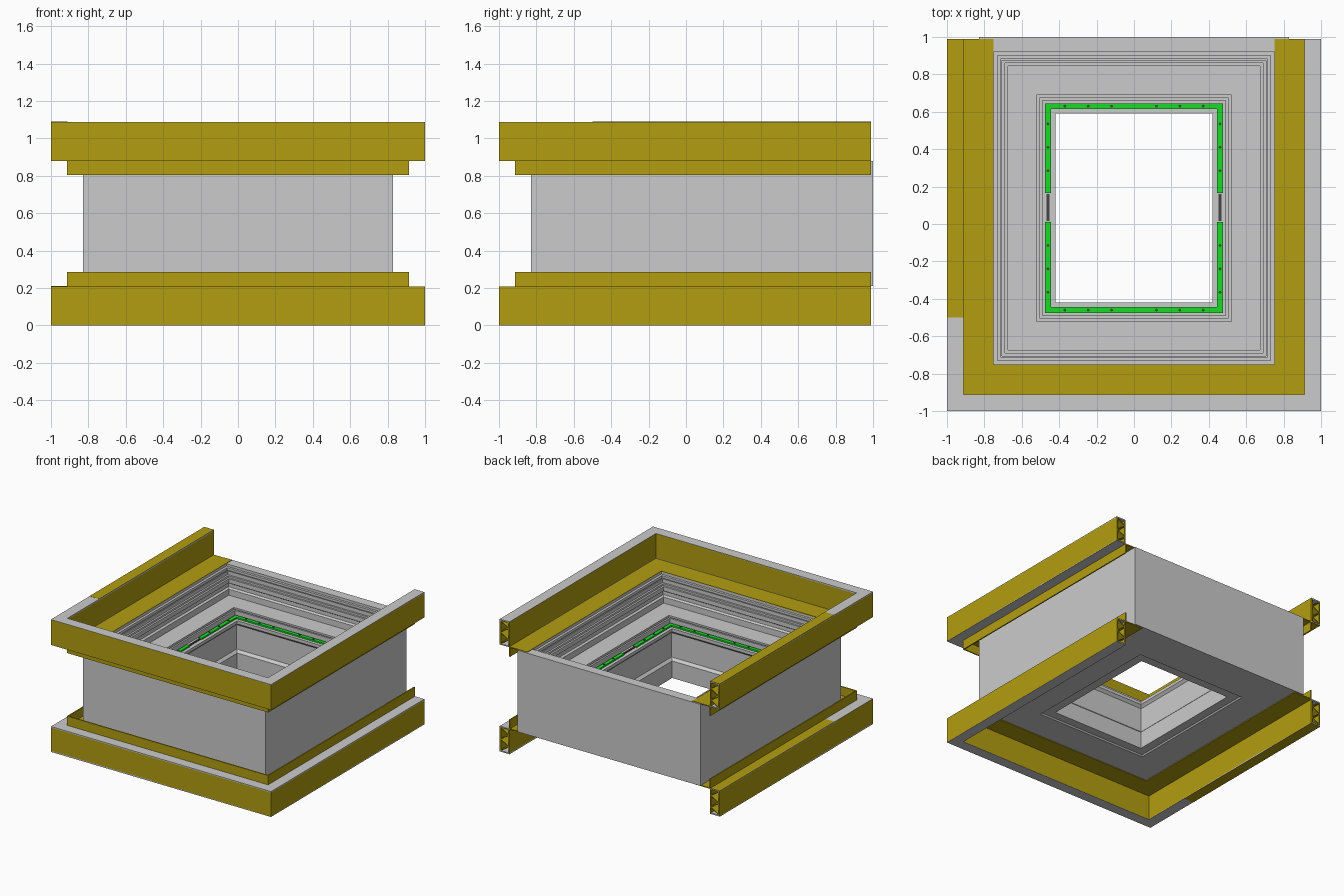
import bpy, bmesh

if "Cube" in bpy.data.objects:
    bpy.data.objects.remove(bpy.data.objects["Cube"])

MID = 0.544      # mirror height between upper and lower frames
BACK = 0.17      # the shaft rings are this much longer towards the back
END = 0.99       # where the open beams stop


def material(name, rgb):
    m = bpy.data.materials.new(name)
    m.diffuse_color = (*rgb, 1)
    m.use_nodes = True
    m.node_tree.nodes["Principled BSDF"].inputs["Base Color"].default_value = m.diffuse_color
    return m


YELLOW = material("yellow_paint", (0.45, 0.34, 0.005))
GREEN = material("green_light", (0.01, 0.7, 0.02))
DARK = material("dark_metal", (0.06, 0.06, 0.06))


def finish(name, bm, mat):
    bmesh.ops.recalc_face_normals(bm, faces=bm.faces)
    me = bpy.data.meshes.new(name)
    bm.to_mesh(me)
    bm.free()
    ob = bpy.data.objects.new(name, me)
    bpy.context.collection.objects.link(ob)
    if mat:
        me.materials.append(mat)
    return ob


def sweep(name, profile, mat=None, ring=False):
    """Sweep a closed (distance, height) profile round a square ring or an open U."""
    bm = bmesh.new()
    loops = [[], [], [], []]
    for a, z in profile:
        back = a + BACK if ring else END
        for loop, (x, y) in zip(loops, [(-a, back), (-a, -a), (a, -a), (a, back)]):
            loop.append(bm.verts.new((x, y, z)))
    n = len(profile)
    for i in range(4 if ring else 3):
        p, q = loops[i], loops[(i + 1) % 4]
        for j in range(n):
            k = (j + 1) % n
            bm.faces.new((p[j], p[k], q[k], q[j]))
    if not ring:
        bm.faces.new(loops[0])
        bm.faces.new(loops[3])
    return finish(name, bm, mat)


def rect(a0, a1, z0, z1):
    return [(a0, z0), (a1, z0), (a1, z1), (a0, z1)]


def box(name, x, y, z, mat=None):
    bm = bmesh.new()
    bmesh.ops.create_cube(bm, size=1)
    for v in bm.verts:
        v.co = [r[0] + (c + 0.5) * (r[1] - r[0]) for c, r in zip(v.co, (x, y, z))]
    return finish(name, bm, mat)


# Shaft body: outer wall, stepped upper rim, inner floor and through hole
sweep("shaft_body", [
    (.83, .21), (.83, .88), (.75, .88), (.75, .86), (.73, .86), (.73, .835),
    (.715, .835), (.715, .85), (.705, .85), (.705, .82), (.69, .82), (.69, .805),
    (.675, .805), (.675, .77), (.69, .76), (.69, .73), (.675, .72), (.675, .67),
    (.52, .67), (.52, .65), (.505, .65), (.505, .665), (.49, .665), (.49, .625),
    (.42, .625), (.42, .60), (.44, .58), (.44, .38), (.42, .36), (.42, .22),
    (.49, .22), (.50, .21)], ring=True)

# Upper and lower frames, mirrored about the middle height
for level in ("upper", "lower"):
    def h(z):
        return z if level == "upper" else 2 * MID - z

    def part(name, profile, mat=None):
        sweep(f"{level}_{name}", [(a, h(z)) for a, z in profile], mat)

    # Hollow beam: two yellow side plates, grey caps
    part("beam_outer_plate", rect(.99, 1, .88, 1.086), YELLOW)
    part("beam_inner_plate", rect(.912, .922, .88, 1.086), YELLOW)
    part("beam_far_cap", rect(.912, 1, 1.078, 1.088))
    part("beam_near_cap", rect(.912, 1, .879, .888))
    # Zigzag bracing inside the beam
    for i in range(4):
        z0, z1 = .888 + i * .0475, .888 + (i + 1) * .0475
        a0, a1 = (.922, .99) if i % 2 else (.99, .922)
        part(f"beam_brace_{i}", [(a0, z0), (a1, z1 - .007), (a1, z1), (a0, z0 + .007)], YELLOW)
    # Flat flange onto the body, with a lip along its outer edge
    part("flange", rect(.75, .915, .876, .884), YELLOW)
    part("flange_lip", rect(.905, .915, .803, .88), YELLOW)
    # Painted covers on the left beam
    for side, z in (("far", 1.088), ("near", .879)):
        zs = sorted((h(z - .001), h(z + .001)))
        box(f"{level}_{side}_painted_cover", (-1, -.912), (-.5, END), zs, YELLOW)

# Green light strips round the hole; the side strips have a gap in the middle
ZS = (.624, .637)
CY = BACK / 2
IN, OUT = .445, .475
box("front_light_strip", (-OUT, OUT), (-OUT, -IN), ZS, GREEN)
box("back_light_strip", (-OUT, OUT), (IN + BACK, OUT + BACK), ZS, GREEN)
for s, side in ((-1, "left"), (1, "right")):
    xs = sorted((s * IN, s * OUT))
    box(f"{side}_front_light_strip", xs, (-IN, .01), ZS, GREEN)
    box(f"{side}_back_light_strip", xs, (.165, IN + BACK), ZS, GREEN)
    box(f"{side}_strip_joint", sorted((s * .453, s * .467)), (.015, .16), (.624, .632), DARK)


# Small screw heads along the strips
def screw(x, y):
    bm = bmesh.new()
    bmesh.ops.create_cone(bm, cap_ends=True, segments=8, radius1=.008, radius2=.008, depth=.006)
    bmesh.ops.translate(bm, verts=bm.verts, vec=(x, y, .638))
    finish("strip_screw", bm, DARK)


for s in (-1, 1):
    for d in (.12, .245, .37):
        for e in (-1, 1):
            screw(e * d, CY + s * (.46 + CY))
    for d in (.2, .325, .45):
        for e in (-1, 1):
            screw(s * .46, CY + e * d)
